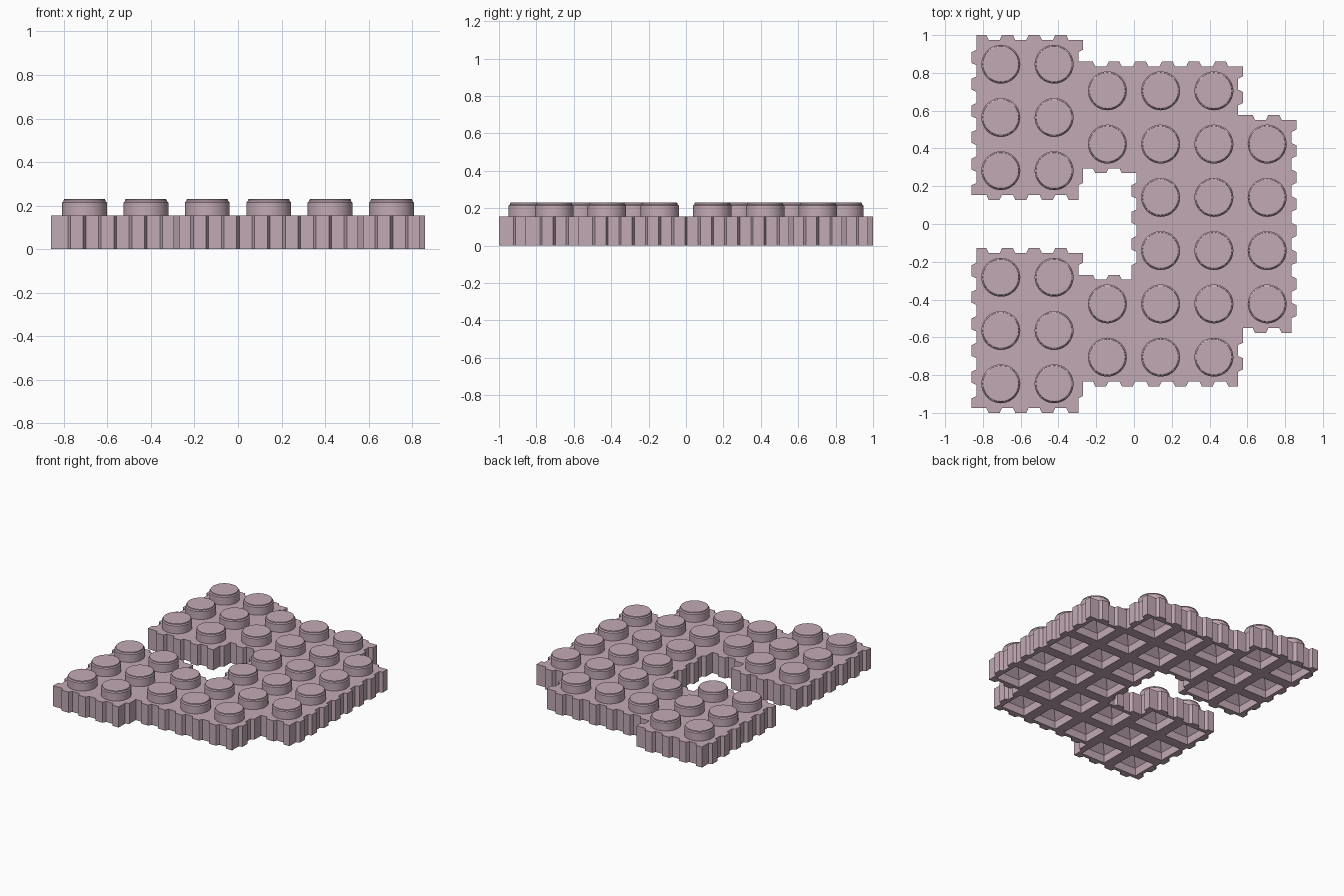
import bpy, bmesh, math
from mathutils import Vector

if "Cube" in bpy.data.objects:
    bpy.data.objects.remove(bpy.data.objects["Cube"])

P = 0.282        # cell pitch
A = 0.013        # tooth amplitude on the outer edge
TOP = 0.155      # plate thickness
SLANT = 0.006    # half width of each tooth flank

mauve = bpy.data.materials.new("mauve_plastic")
mauve.diffuse_color = (0.54, 0.40, 0.46, 1)
mauve.use_nodes = True
mauve.node_tree.nodes["Principled BSDF"].inputs["Base Color"].default_value = mauve.diffuse_color


def make_object(name, bm):
    bmesh.ops.recalc_face_normals(bm, faces=bm.faces)
    mesh = bpy.data.meshes.new(name)
    bm.to_mesh(mesh)
    bm.free()
    mesh.materials.append(mauve)
    ob = bpy.data.objects.new(name, mesh)
    bpy.context.collection.objects.link(ob)
    return ob


# Cell centres: two staggered columns on the left, the rest on the main grid
cells = [(x, y) for x in (-2.5, -1.5) for y in (-3, -2, -1, 1, 2, 3)]
cells += [(-0.5, y) for y in (-2.5, -1.5, 1.5, 2.5)]
cells += [(x, y - 2.5) for x in (0.5, 1.5) for y in range(6)]
cells += [(2.5, y - 1.5) for y in range(4)]

# Half outline in cell units, mirrored front to back, counter-clockwise
half = [(3, 2), (2, 2), (2, 3), (-1, 3), (-1, 3.5), (-3, 3.5),
        (-3, 0.5), (-1, 0.5), (-1, 1), (0, 1)]
corners = [Vector(c) * P for c in half + [(x, -y) for x, y in reversed(half)]]


def toothed_outline(pts):
    out = []
    n = len(pts)
    for i in range(n):
        a, b, before = pts[i], pts[(i + 1) % n], pts[i - 1]
        d = (b - a).normalized()
        e = (a - before).normalized()
        nrm = Vector((d.y, -d.x))
        prev_nrm = Vector((e.y, -e.x))
        # every edge starts on a recess and ends on a tooth
        out.append(a + prev_nrm * A - nrm * A)
        count = round((b - a).length / (P / 2))
        for j in range(count):
            t = (j + 0.5) * P / 2
            out += [a + d * (t - SLANT) - nrm * A, a + d * (t + SLANT) + nrm * A]
            if j < count - 1:
                t = (j + 1) * P / 2
                out += [a + d * (t - SLANT) + nrm * A, a + d * (t + SLANT) - nrm * A]
    return out


# Base plate with interlocking toothed rim
bm = bmesh.new()
face = bm.faces.new([bm.verts.new((p.x, p.y, 0)) for p in toothed_outline(corners)])
res = bmesh.ops.extrude_face_region(bm, geom=[face], use_keep_orig=True)
bmesh.ops.translate(bm, vec=(0, 0, TOP),
                    verts=[v for v in res["geom"] if isinstance(v, bmesh.types.BMVert)])
plate = make_object("base_plate", bm)

# Square sockets underneath, straight at the mouth and tapering upwards
bm = bmesh.new()
for cx, cy in cells:
    rings = []
    for r, z in ((0.102, -0.02), (0.102, 0.06), (0.02, 0.142)):
        rings.append([bm.verts.new((cx * P + sx * r, cy * P + sy * r, z))
                      for sx, sy in ((-1, -1), (1, -1), (1, 1), (-1, 1))])
    bm.faces.new(rings[0][::-1])
    bm.faces.new(rings[-1])
    for lo, hi in zip(rings, rings[1:]):
        for k in range(4):
            bm.faces.new((lo[k], lo[(k + 1) % 4], hi[(k + 1) % 4], hi[k]))
cutter = make_object("socket_cutter", bm)
cutter.hide_render = True
mod = plate.modifiers.new("sockets", "BOOLEAN")
mod.operation = "DIFFERENCE"
mod.solver = "EXACT"
mod.object = cutter
bpy.context.view_layer.objects.active = plate
bpy.ops.object.modifier_apply(modifier=mod.name)
bpy.data.objects.remove(cutter)

# Round studs with a narrow stepped lip
SEG = 48
profile = [(0.103, TOP - 0.002), (0.103, 0.214), (0.096, 0.221), (0.095, 0.228), (0.09, 0.231)]
bm = bmesh.new()
for cx, cy in cells:
    rings = [[bm.verts.new((cx * P + r * math.cos(math.tau * k / SEG),
                            cy * P + r * math.sin(math.tau * k / SEG), z))
              for k in range(SEG)] for r, z in profile]
    for lo, hi in zip(rings, rings[1:]):
        for k in range(SEG):
            m = (k + 1) % SEG
            bm.faces.new((lo[k], lo[m], hi[m], hi[k]))
    bm.faces.new(rings[0][::-1])
    bm.faces.new(rings[-1])
studs = make_object("studs", bm)
bpy.ops.object.select_all(action="DESELECT")
studs.select_set(True)
bpy.context.view_layer.objects.active = studs
bpy.ops.object.shade_smooth_by_angle(angle=math.radians(25))
